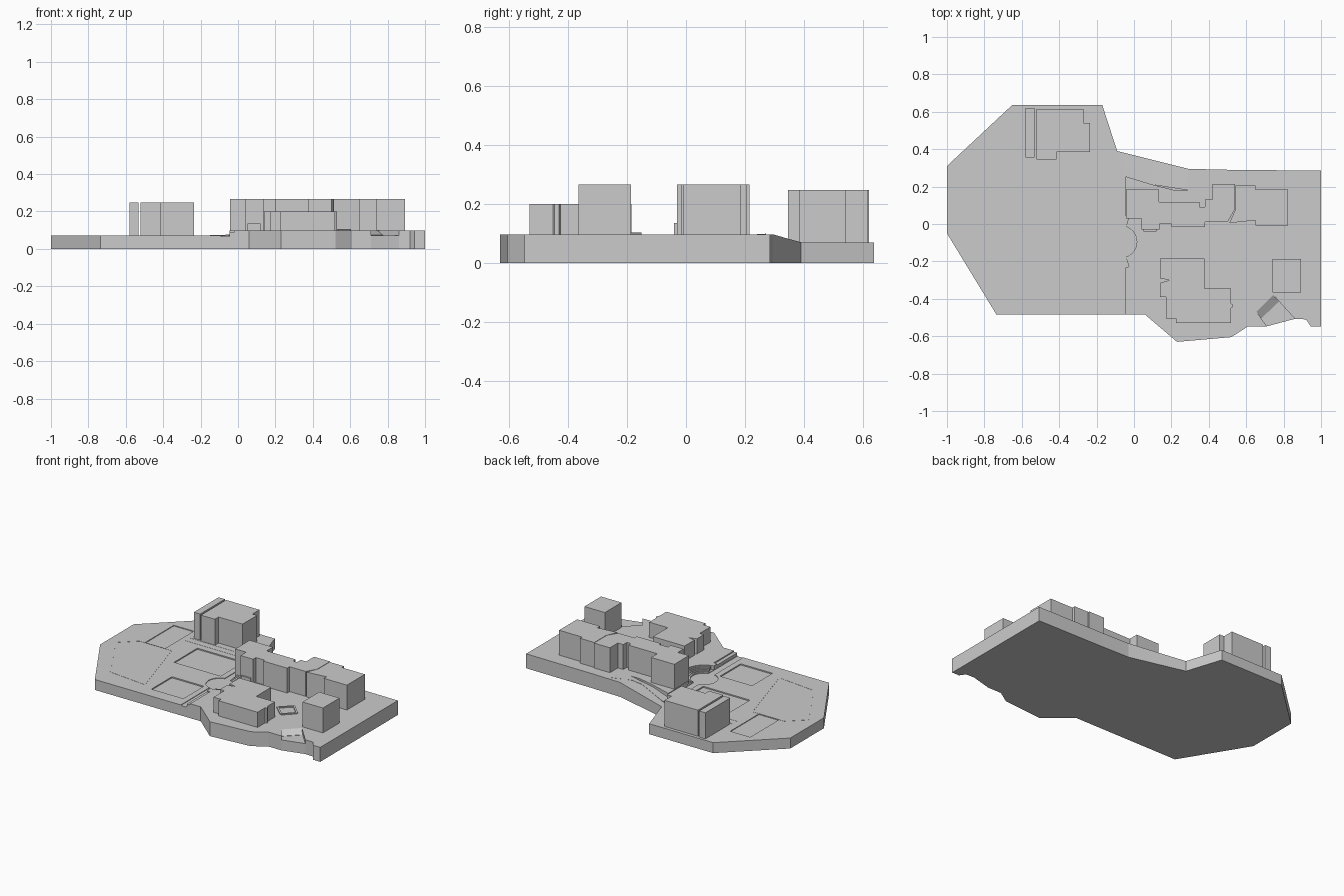
import bpy, bmesh, math
from mathutils import Vector

if "Cube" in bpy.data.objects:
    bpy.data.objects.remove(bpy.data.objects["Cube"])

LOW, HIGH = 0.071, 0.098


def prism(name, pts, z0, z1):
    """Extruded outline; z1 is one height or a list of heights per corner."""
    tops = z1 if isinstance(z1, list) else [z1] * len(pts)
    bm = bmesh.new()
    b = [bm.verts.new((x, y, z0)) for x, y in pts]
    t = [bm.verts.new((x, y, z)) for (x, y), z in zip(pts, tops)]
    bm.faces.new(b[::-1])
    bm.faces.new(t)
    for i in range(len(pts)):
        j = (i + 1) % len(pts)
        bm.faces.new((b[i], b[j], t[j], t[i]))
    bmesh.ops.recalc_face_normals(bm, faces=bm.faces)
    me = bpy.data.meshes.new(name)
    bm.to_mesh(me)
    bm.free()
    ob = bpy.data.objects.new(name, me)
    bpy.context.collection.objects.link(ob)
    return ob


def rect(x0, x1, y0, y1):
    return [(x0, y0), (x1, y0), (x1, y1), (x0, y1)]


def arc(r, a0, a1, n, c=(-0.07, -0.095)):
    return [(c[0] + r * math.cos(math.radians(a0 + (a1 - a0) * i / n)),
             c[1] + r * math.sin(math.radians(a0 + (a1 - a0) * i / n))) for i in range(n + 1)]


def carve(ob, pts, depth):
    """Sink a flat area into the lower terrace."""
    cutter = prism("cutter", pts, LOW - depth, LOW + 0.05)
    cutter.hide_render = True
    m = ob.modifiers.new("carve", 'BOOLEAN')
    m.operation, m.object, m.solver = 'DIFFERENCE', cutter, 'EXACT'
    new = bpy.data.meshes.new_from_object(ob.evaluated_get(bpy.context.evaluated_depsgraph_get()))
    ob.modifiers.clear()
    ob.data = new
    bpy.data.objects.remove(cutter)


def kerb(name, pts, w=0.004, h=0.003):
    """Thin raised line following ground points (x, y, z)."""
    for i, (a, b) in enumerate(zip(pts, pts[1:])):
        a, b = Vector(a), Vector(b)
        d = (b - a).to_2d().normalized() * w / 2
        n = Vector((-d.y, d.x))
        c = [a.xy + n, a.xy - n, b.xy - n, b.xy + n]
        prism(f"{name}_{i}", [tuple(p) for p in c], LOW - 0.01,
              [a.z + h, a.z + h, b.z + h, b.z + h])


# Lower terrace: whole site outline
site = [(-1, .31), (-.65, .637), (-.17, .637), (-.09, .39), (.29, .295), (.5, .29), (1, .285),
        (1, -.547), (.945, -.547), (.92, -.51), (.86, -.507), (.71, -.547), (.61, -.547),
        (.52, -.605), (.23, -.63), (.06, -.485), (-.735, -.485), (-1, -.05)]
ground = prism("lower_terrace", site, 0, LOW)

# Sunken lawns, road lane and round plaza
carve(ground, rect(-.79, -.64, .13, .44), .005)
carve(ground, rect(-.48, -.13, 0, .25), .008)
carve(ground, rect(-.37, -.13, -.4, -.18), .008)
carve(ground, rect(-.09, -.046, -.5, .255), .004)
carve(ground, arc(.085, 0, 351, 39), .004)

# Upper terrace with round seating bite and ramp notch
upper = site[4:10] + [(.86, -.507), (.745, -.38), (.655, -.47)] + site[11:16]
upper += [(-.02, -.485), (-.02, -.27), (-.045, -.27)] + arc(.14, -80, 80, 20)
upper += [(-.045, .255), (.1, .21), (.22, .18), (.29, .18)]
prism("upper_terrace", upper, LOW - .002, HIGH)
prism("side_step", rect(-.045, -.02, -.485, -.27), LOW - .002, .09)

# Round seating steps
for i in range(5):
    r = .085 + i * .011
    prism(f"seating_step_{i}", arc(r, -72, 72, 18) + arc(r + .011, 72, -72, 18),
          LOW - .005, LOW + .0045 * (i + 1))

# Sloping back road, in two quads
prism("back_ramp_low", [(-.09, .39), (-.045, .255), (.1, .21), (.1, .3425)],
      LOW - .002, [LOW, LOW, .084, .084])
prism("back_ramp_high", [(.1, .3425), (.1, .21), (.29, .18), (.29, .295)],
      LOW - .002, [.084, .084, HIGH, HIGH])

# Front ramp in the notch
prism("front_ramp", [(.655, -.47), (.745, -.38), (.775, -.415), (.68, -.505)],
      LOW - .002, [HIGH, HIGH, .073, .073])

# Kerbs along the roads and the field boundary
kerb("road_kerb", [(-.15, .34, LOW), (-.05, .325, .074), (.06, .275, .081),
                   (.17, .225, .089), (.25, .222, .095), (.37, .27, HIGH)], h=.002)
kerb("rear_kerb", [(-.6, .345, LOW), (-.15, .34, LOW)], h=.001)
kerb("inner_kerb", [(-.6, .298, LOW), (-.13, .295, LOW), (-.09, .22, LOW)], h=.001)
kerb("field_line", [(x, y, LOW) for x, y in
                    [(-.94, .03), (-.83, .13), (-.59, .13), (-.44, -.37), (-.72, -.34), (-.94, .03)]],
     h=.001)

# Rear left building with slim wing
prism("rear_building", [(-.52, .615), (-.27, .615), (-.27, .54), (-.235, .54), (-.235, .385),
                        (-.415, .385), (-.415, .345), (-.52, .345)], LOW - .002, .248)
prism("rear_slim_wing", rect(-.58, -.533, .355, .62), LOW - .002, .248)

# Long main building in joined wings
prism("main_building", [(-.042, .185), (.133, .185), (.133, .118), (.35, .118), (.35, .09),
                        (.38, .09), (.38, .13), (.42, .13), (.42, .215), (.54, .215), (.54, .08),
                        (.5, .01), (.38, .01), (.38, -.016), (.2, -.016), (.2, 0), (.135, 0),
                        (.135, -.03), (.04, -.03), (.04, .03), (-.042, .03)], HIGH - .02, .267)
prism("main_middle_wing", [(.543, .207), (.65, .207), (.65, .02), (.51, .005), (.543, .08)],
      HIGH - .02, .267)
prism("main_end_wing", rect(.65, .823, -.008, .185), HIGH - .02, .267)
prism("entrance_block", rect(.05, .12, -.04, -.028), HIGH - .02, .137)

# Front building
prism("front_building", [(.14, -.185), (.378, -.185), (.378, -.345), (.518, -.345), (.518, -.425),
                         (.528, -.43), (.528, -.445), (.518, -.45), (.518, -.53), (.225, -.53),
                         (.225, -.505), (.17, -.505), (.17, -.39), (.138, -.39), (.138, -.315),
                         (.19, -.3), (.14, -.29)], HIGH - .02, .201)

# Square tower
prism("corner_tower", rect(.74, .893, -.365, -.187), HIGH - .02, .267)

# Diamond court frame
corners = [(.53, -.155), (.6, -.225), (.53, -.295), (.455, -.225), (.53, -.155)]
kerb("court_frame", [(x, y, HIGH) for x, y in corners], w=.012, h=.007)
